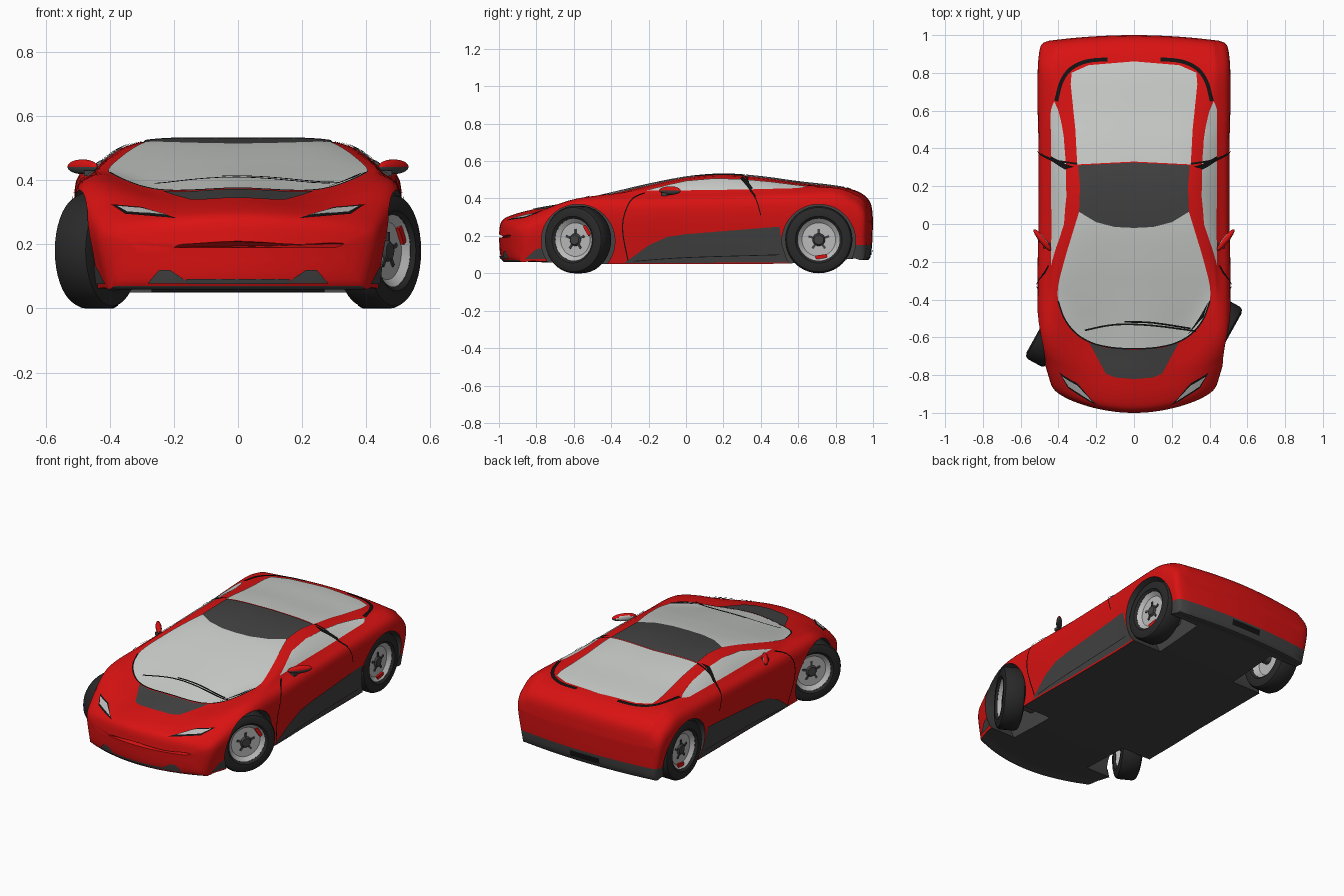
import bpy, bmesh, math
from mathutils import Vector, Matrix
from mathutils.bvhtree import BVHTree

if "Cube" in bpy.data.objects:
    bpy.data.objects.remove(bpy.data.objects["Cube"])


def material(name, red, green, blue):
    mat = bpy.data.materials.new(name)
    mat.use_nodes = True
    mat.diffuse_color = (red, green, blue, 1)
    mat.node_tree.nodes["Principled BSDF"].inputs["Base Color"].default_value = (red, green, blue, 1)
    return mat


RED = material("red paint", .7, .006, .006)
DARK = material("dark grey trim", .055, .055, .055)
GLASS = material("pale grey glass", .6, .62, .6)
TYRE = material("tyre black", .022, .022, .022)
METAL = material("rim metal", .5, .5, .5)
BLACK = material("seam black", .006, .006, .006)


def smooth(ob, degrees):
    bpy.ops.object.select_all(action='DESELECT')
    ob.select_set(True)
    bpy.context.view_layer.objects.active = ob
    bpy.ops.object.shade_smooth_by_angle(angle=math.radians(degrees))


def finish(name, bm, mats, degrees=35):
    mesh = bpy.data.meshes.new(name)
    bm.to_mesh(mesh)
    bm.free()
    for mat in mats:
        mesh.materials.append(mat)
    ob = bpy.data.objects.new(name, mesh)
    bpy.context.collection.objects.link(ob)
    smooth(ob, degrees)
    return ob


def spline(rows, steps):
    """Smooth curve through rows of numbers."""
    rows = [Vector(row) for row in rows]
    padded = [rows[0]] + rows + [rows[-1]]
    out = []
    for a, b, c, d in zip(padded, padded[1:], padded[2:], padded[3:]):
        for i in range(steps):
            t = i / steps
            out.append(b + (c - a) * (t / 2) + (a * 2 - b * 5 + c * 4 - d) * (t * t / 2)
                       + (b * 3 - a - c * 3 + d) * (t ** 3 / 2))
    return out + [rows[-1]]


def cut(bm, point, normal):
    bmesh.ops.bisect_plane(bm, geom=bm.verts[:] + bm.edges[:] + bm.faces[:],
                           plane_co=point, plane_no=normal)


# Body stations from nose to tail: y, floor z, half width, belt z, roof rail x, centre z
stations = [
    (-1, .19, .33, .205, .18, .21),
    (-.985, .07, .42, .25, .22, .28),
    (-.92, .065, .455, .295, .22, .315),
    (-.8, .06, .49, .355, .22, .345),
    (-.66, .055, .505, .395, .25, .37),
    (-.5, .05, .51, .412, .3, .405),
    (-.35, .05, .51, .42, .37, .44),
    (-.2, .05, .51, .425, .36, .475),
    (0, .05, .505, .43, .325, .513),
    (.2, .05, .505, .435, .31, .528),
    (.4, .05, .505, .44, .31, .515),
    (.6, .055, .51, .445, .32, .488),
    (.8, .07, .51, .448, .35, .465),
    (.92, .08, .505, .415, .36, .437),
    (.985, .085, .49, .36, .36, .38),
    (1, .27, .45, .28, .3, .285),
]
bm = bmesh.new()
rings = []
for y, floor, width, belt, rail, top in spline(stations, 5):
    bow = min(.12, max(0, -.45 - y) * .3) - min(.03, max(0, y - .8) * .25)
    sill = width * .92
    half = [(sill, floor), (width, floor + (belt - floor) * .78), (width * .88, belt), (rail, top - .01)]
    points = spline(half + [(0, top)] + flipped if (flipped := [(-x, z) for x, z in reversed(half)]) else half, 5)
    points += [Vector((sill * (i / 6 - 1), floor)) for i in range(1, 12)]
    rings.append([bm.verts.new((p.x, y + bow * (p.x / .45) ** 2, p.y)) for p in points])
for ring, after in zip(rings, rings[1:]):
    for i in range(len(ring)):
        j = (i + 1) % len(ring)
        bm.faces.new((ring[i], ring[j], after[j], after[i]))
bm.faces.new(rings[0])
bm.faces.new(rings[-1])
cut(bm, (0, 0, .15), (0, 0, 1))
bmesh.ops.recalc_face_normals(bm, faces=bm.faces)
bm.normal_update()
for face in bm.faces:
    c = face.calc_center_median()
    face.material_index = int(c.z < .15 and (face.normal.z < -.6 or c.y > .85))
surface = BVHTree.FromBMesh(bm)
body = finish("body", bm, [RED, DARK])

# Wheel arches
FRONT_Y, REAR_Y = -.577, .71
for s in (1, -1):
    for y in (FRONT_Y, REAR_Y):
        bm = bmesh.new()
        bmesh.ops.create_cone(bm, cap_ends=True, segments=48, radius1=.197, radius2=.197, depth=.5,
                              matrix=Matrix.Translation((s * .52, y, .172)) @ Matrix.Rotation(math.pi / 2, 4, 'Y'))
        for face in bm.faces:
            face.material_index = 1
        cutter = finish("arch_cutter", bm, [RED, DARK])
        cutter.hide_render = True
        mod = body.modifiers.new("arch", 'BOOLEAN')
        mod.operation, mod.solver, mod.object = 'DIFFERENCE', 'EXACT', cutter
        bpy.context.view_layer.objects.active = body
        bpy.ops.object.modifier_apply(modifier=mod.name)
        bpy.data.objects.remove(cutter)
smooth(body, 35)

# Thin plates laid on the body surface
VIEWS = {
    "top": (lambda a, b: (a, b, 2), Vector((0, 0, -1))),
    "left": (lambda a, b: (2, a, b), Vector((-1, 0, 0))),
    "right": (lambda a, b: (-2, a, b), Vector((1, 0, 0))),
    "front": (lambda a, b: (a, -2, b), Vector((0, 1, 0))),
    "back": (lambda a, b: (a, 2, b), Vector((0, -1, 0))),
}


def panel(name, outline, view, mat, lift=.005):
    place, ray = VIEWS[view]
    bm = bmesh.new()
    bm.faces.new([bm.verts.new((p[0], p[1], 0)) for p in outline])
    for normal in (Vector((1, 0, 0)), Vector((0, 1, 0))):
        for i in range(-40, 41):
            cut(bm, normal * (i * .025 + .003), normal)
    for vert in bm.verts[:]:
        hit, normal, _, _ = surface.ray_cast(Vector(place(vert.co.x, vert.co.y)), ray)
        if hit is None:
            bm.verts.remove(vert)
        else:
            vert.co = hit + normal * lift
    bm.normal_update()
    if sum(face.normal.dot(ray) * face.calc_area() for face in bm.faces) > 0:
        bmesh.ops.reverse_faces(bm, faces=bm.faces)
    finish(name, bm, [mat])


def strip(name, path, width, view, mat, lift=.007):
    path = spline(path, 4)
    near, far = [], []
    for i, p in enumerate(path):
        along = path[min(i + 1, len(path) - 1)] - path[max(i - 1, 0)]
        across = Vector((-along.y, along.x)).normalized() * width / 2
        near.append(p + across)
        far.append(p - across)
    panel(name, near + far[::-1], view, mat, lift)


def flip(points, s):
    return [(p[0] * s, p[1]) for p in points]


def symmetric(half):
    return list(half) + flip([p for p in reversed(half) if p[0] > .001], -1)


# Windscreen, roof, rear window, bonnet insert and wipers
screen = spline([(0, -.66), (.15, -.648), (.28, -.6), (.37, -.5), (.405, -.37), (.37, -.2), (.29, .065)], 4)
roof_edge = [(.2, .01), (.1, -.015), (0, -.02)]
panel("windscreen", symmetric(screen + roof_edge), "top", GLASS)
panel("roof_panel", symmetric(roof_edge[::-1] + [(.29, .065), (.285, .2), (.295, .31), (0, .325)]), "top", DARK)
panel("rear_window", symmetric([(0, .33), (.3, .315), (.31, .5), (.335, .74), (.33, .8), (.24, .84), (0, .86)]),
      "top", GLASS)
panel("bonnet_panel", symmetric([(0, -.82), (.1, -.812), (.15, -.79), (.235, -.63), (.15, -.655), (0, -.667)]),
      "top", DARK, .004)
strip("wiper_long", [(-.26, -.56), (-.1, -.53), (.1, -.535), (.33, -.565)], .009, "top", BLACK, .012)
strip("wiper_short", [(-.05, -.515), (.1, -.52), (.3, -.55)], .009, "top", BLACK, .013)
panel("wiper_cowl", [(.28, -.59), (.37, -.49), (.395, -.41), (.35, -.49)], "top", BLACK, .008)
panel("front_lip", [(-.16, .078), (.16, .078), (.16, .092), (-.16, .092)], "front", DARK)
panel("rear_plate", [(-.1, .1), (.1, .1), (.1, .135), (-.1, .135)], "back", BLACK)

for side, s in (("left", 1), ("right", -1)):
    # Side glass, pillar, sill and door seams
    panel("side_window_" + side, [(-.22, .438), (-.1, .468), (0, .49), (.15, .503), (.3, .499), (.45, .485),
                                  (.65, .46), (.6, .451), (.3, .444), (0, .44)], side, GLASS)
    strip("pillar_" + side, [(.295, .505), (.325, .475), (.35, .443)], .02, side, BLACK, .008)
    panel("sill_" + side, [(-.33, .056), (-.2, .15), (-.1, .195), (0, .21), (.5, .25),
                           (.515, .15), (.545, .058)], side, DARK)
    strip("sill_seam_" + side, [(-.28, .065), (0, .085), (.5, .1)], .004, side, BLACK)
    strip("door_front_seam_" + side, [(-.31, .07), (-.34, .25), (-.3, .38), (-.22, .425)], .006, side, BLACK)
    strip("door_rear_seam_" + side, [(.35, .44), (.38, .38), (.4, .31)], .005, side, BLACK)
    panel("front_corner_trim_" + side, [(-.86, .078), (-.8, .13), (-.77, .135), (-.75, .078)], side, DARK)
    # Screen seal, rear deck vents and hoop line
    strip("screen_seal_" + side, flip(screen[:16:3], s), .008, "top", BLACK)
    strip("deck_vent_" + side, flip([(.41, .65), (.385, .75), (.335, .82), (.25, .86), (.14, .87)], s),
          .02, "top", BLACK)
    strip("hoop_" + side, flip([(.3, .318), (.43, .34), (.49, .37)], s), .01, "top", BLACK)
    # Headlamps and front intakes
    panel("headlamp_seal_" + side, flip([(.19, .279), (.35, .292), (.395, .322), (.3, .313)], s), "front", BLACK, .004)
    panel("headlamp_" + side, flip([(.215, .286), (.345, .297), (.38, .316), (.3, .309)], s), "front", METAL, .007)
    panel("intake_" + side, flip([(.15, .08), (.21, .12), (.245, .12), (.28, .08)], s), "front", DARK)


# Wheels: outer face toward local +x
def lathe(name, profile, mat, matrix):
    bm = bmesh.new()
    verts = [bm.verts.new((x, 0, radius)) for x, radius in profile]
    edges = [bm.edges.new(pair) for pair in zip(verts, verts[1:])]
    bmesh.ops.spin(bm, geom=verts + edges, axis=(1, 0, 0), cent=(0, 0, 0), steps=40, angle=math.tau)
    bmesh.ops.remove_doubles(bm, verts=bm.verts, dist=.0001)
    bmesh.ops.recalc_face_normals(bm, faces=bm.faces)
    bm.transform(matrix)
    finish(name, bm, [mat], 30)


def box(name, mat, matrix, size):
    bm = bmesh.new()
    bmesh.ops.create_cube(bm, size=1, matrix=matrix @ Matrix.Diagonal((*size, 1)))
    finish(name, bm, [mat])


tread = [(.05, .112), (.062, .125), (.063, .15), (.055, .172), (.04, .18)]
tread += flip(tread[::-1], -1) + tread[:1]
for end, y, x, steer, caliper in (("front", FRONT_Y, .44, math.radians(29), 1), ("rear", REAR_Y, .43, 0, 3)):
    for side, s in (("left", 1), ("right", -1)):
        tag = end + "_" + side
        turn = (0 if s > 0 else math.pi) - steer
        hub = Matrix.Translation((s * x, y, .18)) @ Matrix.Rotation(turn, 4, 'Z')
        lathe("tyre_" + tag, tread, TYRE, hub)
        lathe("rim_" + tag, [(.03, 0), (.03, .09), (.05, .113), (-.05, .113), (-.02, .09), (-.02, 0)], METAL, hub)
        lathe("hub_" + tag, [(.04, 0), (.04, .026), (.03, .034)], DARK, hub)
        for i in range(5):
            spoke = hub @ Matrix.Rotation(i * math.tau / 5, 4, 'X')
            box("rim_slot_" + tag, DARK, spoke @ Matrix.Translation((.032, 0, .045)), (.006, .012, .026))
        grip = hub @ Matrix.Rotation(-s * caliper, 4, 'X')
        box("caliper_" + tag, RED, grip @ Matrix.Translation((.035, 0, .092)), (.014, .06, .02))
    lathe("axle_" + end, [(-.4, 0), (-.4, .03), (.4, .03), (.4, 0)], DARK, Matrix.Translation((0, y, .18)))

# Door mirrors: red shell, dark base, pale reflector
for side, s in (("left", 1), ("right", -1)):
    bm = bmesh.new()
    bmesh.ops.create_uvsphere(bm, u_segments=24, v_segments=14, radius=1)
    bm.normal_update()
    for face in bm.faces:
        face.material_index = 2 if face.normal.y > .75 else int(face.normal.z < -.1)
    bm.transform(Matrix.Diagonal((s, 1, 1, 1)) @ Matrix.Translation((.485, -.085, .442))
                 @ Matrix.Rotation(math.radians(51), 4, 'Z') @ Matrix.Diagonal((.072, .017, .023, 1)))
    bmesh.ops.recalc_face_normals(bm, faces=bm.faces)
    finish("mirror_" + side, bm, [RED, DARK, GLASS])
    box("mirror_stalk_" + side, DARK, Matrix.Translation((s * .455, -.115, .422)), (.05, .03, .018))
